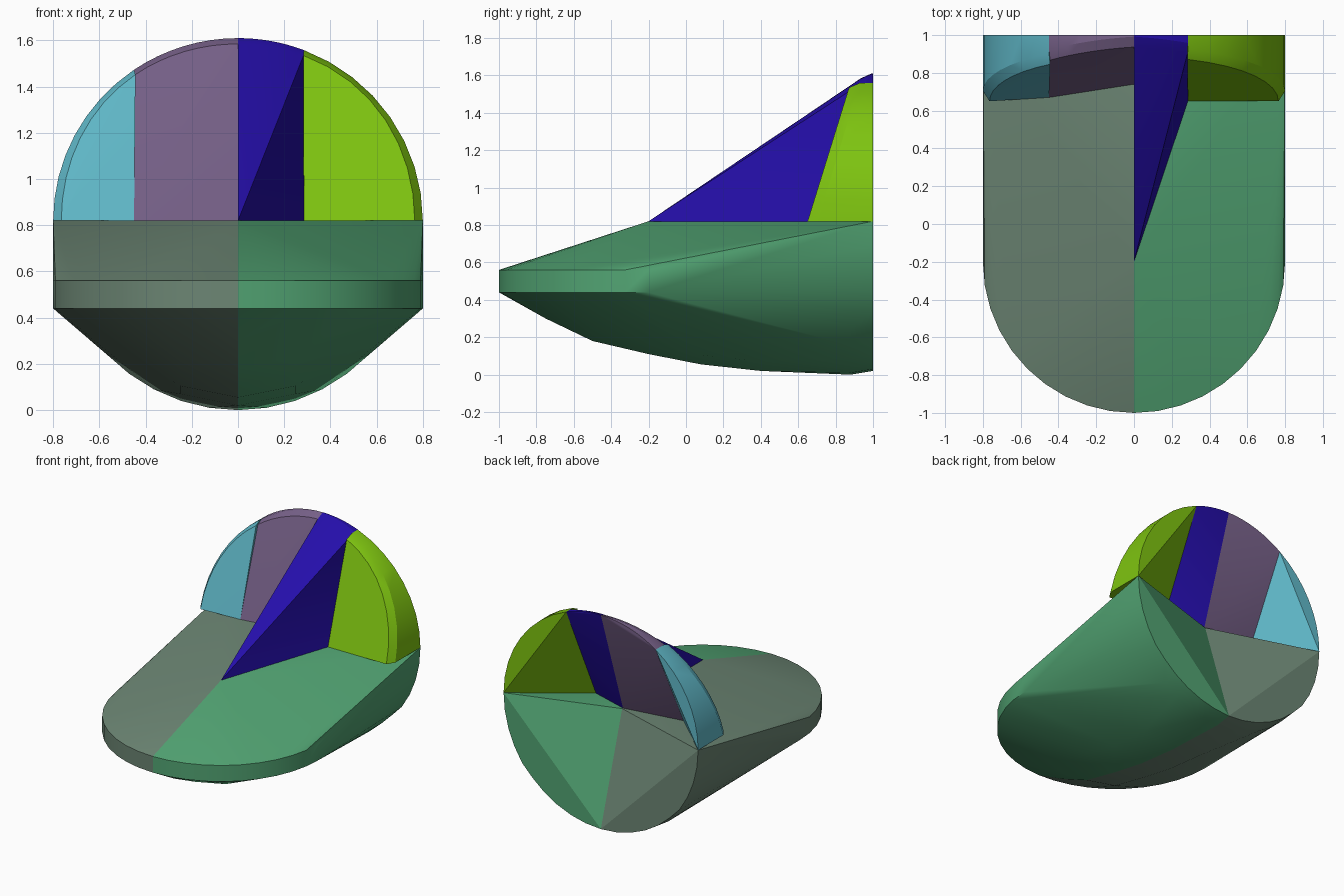
import bpy, bmesh, math

if "Cube" in bpy.data.objects:
    bpy.data.objects.remove(bpy.data.objects["Cube"], do_unlink=True)

DECK = 0.82      # deck height
R = 0.8          # half width
SIDE, TIP = 0.285, 0.45   # fin panel borders on the left and right


def material(name, color):
    m = bpy.data.materials.new(name)
    m.use_nodes = True
    m.diffuse_color = (*color, 1)
    m.node_tree.nodes["Principled BSDF"].inputs["Base Color"].default_value = (*color, 1)
    return m


def hull_part(name, points, mat):
    """Convex solid around a set of points."""
    bm = bmesh.new()
    for p in points:
        bm.verts.new(p)
    bmesh.ops.remove_doubles(bm, verts=bm.verts[:], dist=0.0005)
    bmesh.ops.convex_hull(bm, input=bm.verts[:])
    loose = [v for v in bm.verts if not v.link_faces]
    bmesh.ops.delete(bm, geom=loose, context='VERTS')
    bmesh.ops.recalc_face_normals(bm, faces=bm.faces[:])
    mesh = bpy.data.meshes.new(name)
    bm.to_mesh(mesh)
    bm.free()
    mesh.materials.append(mat)
    ob = bpy.data.objects.new(name, mesh)
    bpy.context.collection.objects.link(ob)
    bpy.ops.object.select_all(action='DESELECT')
    ob.select_set(True)
    bpy.context.view_layer.objects.active = ob
    bpy.ops.object.shade_smooth_by_angle(angle=math.radians(22))
    return ob


def body_points(side):
    """Half of the body: deck, rounded rim, round stern and curved belly."""
    pts = [(0, -0.2, DECK), (0, 0.75, DECK), (R, 1, DECK)]
    steps = 10
    for i in range(steps + 1):
        a = math.pi / 2 * i / steps
        c, s = math.cos(a), math.sin(a)
        # rim band
        pts += [(R * c, -0.2 - R * s, z) for z in (0.44, 0.56)]
        # stern arc with a slightly rounded edge
        pts += [(R * c, 0.88, DECK - DECK * s) if s > 0.6 else (R * c, 1, DECK - DECK * s),
                (R * c, 1, DECK - 0.8 * s)]
    # belly
    for y, z in [(-0.75, 0.30), (-0.5, 0.18), (-0.2, 0.11), (0.08, 0.055), (0.4, 0.02)]:
        pts += [(0, y, z), (0.25, y, z + 0.05)]
    return [(side * x, y, z) for x, y, z in pts]


def fin_points(x0, x1):
    """Rounded outer band of a fin panel between two x positions."""
    a0, a1 = math.acos(x0 / R), math.acos(x1 / R)
    pts = []
    for i in range(9):
        a = a0 + (a1 - a0) * i / 8
        c, s = math.cos(a), math.sin(a)
        x, h = R * c, 0.79 * s
        y = 0.65 + 0.3 * h + 0.05 * (1 - x0 / R if x0 == 0 else 0) * (1 - c)
        pts += [(x, 1, DECK + h), (x, y + 0.055, DECK + h),
                (x - 0.035 * c ** 3, y, DECK + h - 0.025 * s)]
    return pts


def mirrored(pts):
    return [(-x, y, z) for x, y, z in pts]


green = material("sea green", (0.084, 0.371, 0.171))
grey = material("grey green", (0.150, 0.238, 0.174))
blue = material("deep blue", (0.018, 0.0044, 0.402))
lime = material("lime", (0.209, 0.552, 0.0052))
purple = material("dusty purple", (0.188, 0.122, 0.254))
cyan = material("pale cyan", (0.120, 0.491, 0.591))

# body halves
hull_part("body_left", body_points(1), green)
hull_part("body_right", body_points(-1), grey)

# upright fin panels, from left to right
hull_part("fin_left", fin_points(SIDE, R) + [(SIDE, 0.65, DECK)], lime)
hull_part("fin_ridge", fin_points(0, SIDE)
          + [(0, -0.2, DECK), (0, 0.74, DECK), (SIDE, 0.65, DECK)], blue)
hull_part("fin_inner_right", mirrored(fin_points(0, TIP)
          + [(0, 0.74, DECK), (TIP, 0.67, DECK)]), purple)
hull_part("fin_outer_right", mirrored(fin_points(TIP, R) + [(TIP, 0.67, DECK)]), cyan)
